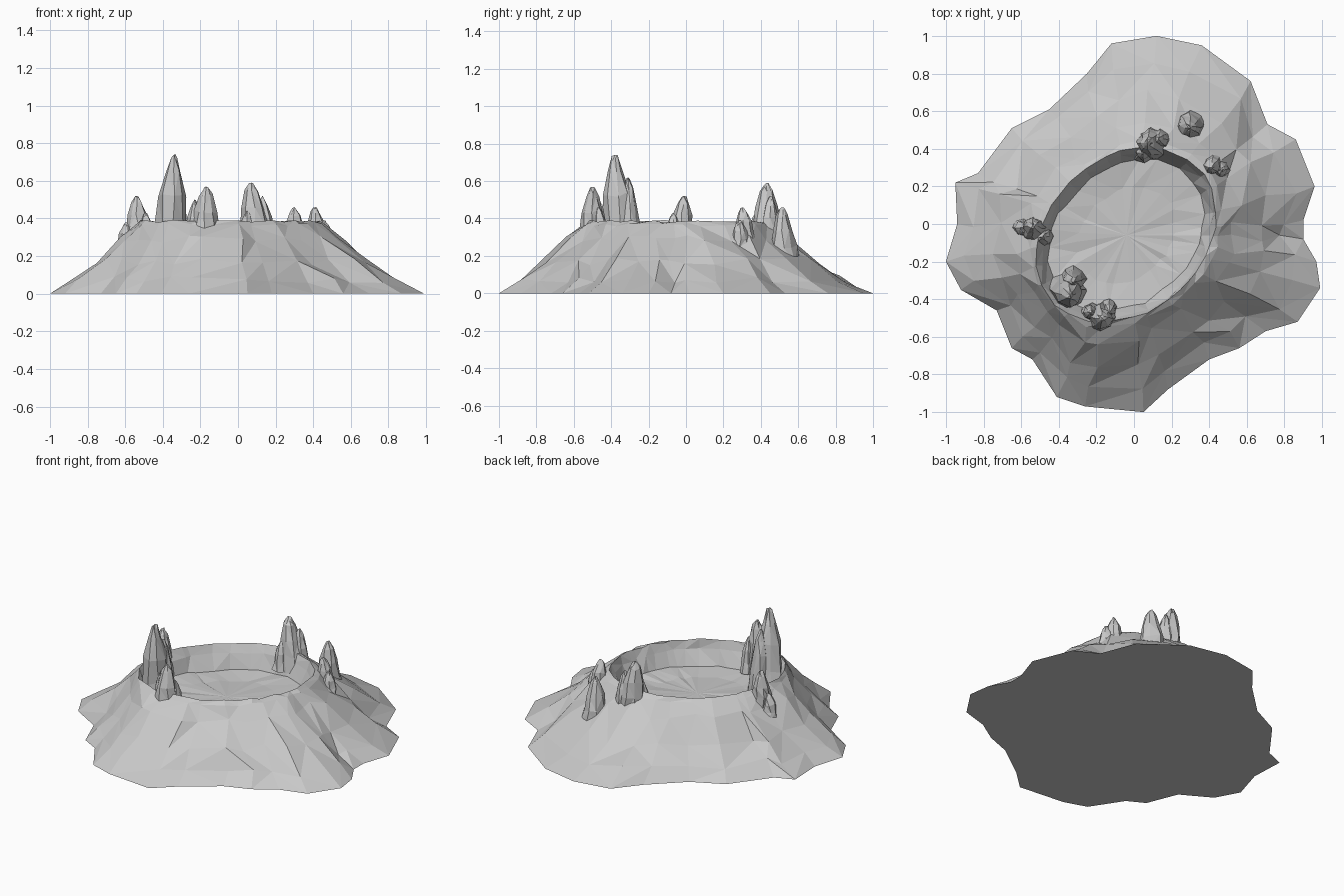
import bpy, bmesh, math, random
from mathutils import Vector

random.seed(4)
old = bpy.data.objects.get("Cube")
if old:
    bpy.data.objects.remove(old, do_unlink=True)

stone = bpy.data.materials.new("pale_grey_stone")
stone.use_nodes = True
stone.diffuse_color = (0.58, 0.58, 0.58, 1)
stone.node_tree.nodes["Principled BSDF"].inputs["Base Color"].default_value = stone.diffuse_color


def jitter(amount):
    return random.uniform(-amount, amount)


def bridge(bm, lower, upper):
    """Join two rings with triangles whose diagonals vary at random."""
    count = len(lower)
    for i in range(count):
        j = (i + 1) % count
        a, b, c, d = lower[i], lower[j], upper[j], upper[i]
        if random.random() < 0.5:
            bm.faces.new((a, b, c))
            bm.faces.new((a, c, d))
        else:
            bm.faces.new((a, b, d))
            bm.faces.new((b, c, d))


def cap(bm, ring, tip):
    """Close a ring with a fan of triangles."""
    for i, vert in enumerate(ring):
        bm.faces.new((vert, ring[(i + 1) % len(ring)], tip))


def finish(bm, name):
    bmesh.ops.recalc_face_normals(bm, faces=bm.faces)
    mesh = bpy.data.meshes.new(name)
    bm.to_mesh(mesh)
    bm.free()
    mesh.materials.append(stone)
    obj = bpy.data.objects.new(name, mesh)
    bpy.context.collection.objects.link(obj)
    return obj


# Ground outline of the mound, in hundredths, running anticlockwise
OUTLINE = [
    (90, 2), (96, 20), (86, 45), (71, 53), (62, 76), (36, 95), (12, 100),
    (-12, 96), (-25, 80), (-45, 61), (-65, 51), (-83, 27), (-95, 22),
    (-94, 0), (-100, -20), (-92, -35), (-73, -46), (-65, -66), (-54, -72),
    (-41, -92), (-26, -97), (5, -100), (18, -88), (40, -72), (56, -66),
    (70, -57), (87, -52), (99, -34), (97, -20), (90, -8)]
CENTRE = Vector((-0.04, -0.06, 0))
TILT = math.radians(42)


def rim_point(direction):
    """Point of the tilted oval crater rim lying in a given direction."""
    angle = math.atan2(direction.y, direction.x)
    a, b = math.cos(angle - TILT) / 0.53, math.sin(angle - TILT) / 0.41
    radius = 1 / math.hypot(a, b)
    return CENTRE + Vector((math.cos(angle), math.sin(angle), 0)) * radius


def build_mound():
    bm = bmesh.new()
    foot = [Vector((x / 100, y / 100, 0)) for x, y in OUTLINE]
    rim = [rim_point(p - CENTRE) for p in foot]

    def ring(points, height, side=0.0, rise=0.0):
        return [bm.verts.new(p + Vector((jitter(side), jitter(side), height + jitter(rise))))
                for p in points]

    # Outer slope, from the ground to the rim
    base = ring(foot, 0)
    previous = base
    for blend, height in ((0.22, 0.075), (0.5, 0.17), (0.78, 0.29), (0.94, 0.365), (1, 0.385)):
        wobble = 0.022 if blend < 0.9 else 0.008
        current = ring([f.lerp(r, blend) for f, r in zip(foot, rim)], height, wobble, wobble * 0.9)
        bridge(bm, previous, current)
        previous = current

    # Steep crater wall and nearly flat floor
    for scale, height in ((0.95, 0.33), (0.86, 0.235), (0.55, 0.222)):
        current = ring([CENTRE.lerp(r, scale) for r in rim], height, 0.01, 0.006)
        bridge(bm, previous, current)
        previous = current
    cap(bm, previous, bm.verts.new(CENTRE + Vector((0, 0, 0.22))))
    bm.faces.new(base)
    finish(bm, "crater_mound")


def build_spire(name, x, y, bottom, top, radius, lean=(0, 0)):
    """Faceted, bullet-shaped rock."""
    bm = bmesh.new()
    sides = 8
    previous = None
    for part, width in ((0, 1.2), (0.3, 1.0), (0.6, 0.82), (0.85, 0.48), (0.96, 0.2)):
        current = []
        for i in range(sides):
            angle = math.tau * i / sides + jitter(0.15)
            reach = radius * width * (1 + jitter(0.13))
            current.append(bm.verts.new((
                x + lean[0] * part + math.cos(angle) * reach,
                y + lean[1] * part + math.sin(angle) * reach,
                bottom + (top - bottom) * (part + (jitter(0.04) if part else 0)))))
        if previous:
            bridge(bm, previous, current)
        else:
            bm.faces.new(current)
        previous = current
    cap(bm, previous, bm.verts.new((x + lean[0], y + lean[1], top)))
    finish(bm, name)


build_mound()

# Main spires standing around the rim
build_spire("tall_spire", -0.36, -0.35, 0.2, 0.74, 0.085, (0.02, -0.03))
build_spire("front_spire", -0.18, -0.5, 0.24, 0.57, 0.07, (0.01, 0))
build_spire("right_spire", -0.53, -0.03, 0.28, 0.52, 0.06, (-0.01, 0.02))
build_spire("back_spire", 0.1, 0.43, 0.26, 0.59, 0.075, (-0.03, 0))
build_spire("outer_back_spire", 0.3, 0.53, 0.16, 0.46, 0.065, (0, -0.02))
build_spire("left_spire", 0.42, 0.32, 0.27, 0.46, 0.05, (-0.01, -0.02))

# Smaller shards leaning against the spires
build_spire("tall_spire_shard", -0.32, -0.29, 0.22, 0.62, 0.055, (-0.01, -0.02))
build_spire("front_spire_shard", -0.23, -0.47, 0.26, 0.5, 0.045)
build_spire("front_spire_sliver", -0.13, -0.44, 0.24, 0.46, 0.035, (0, -0.03))
build_spire("right_spire_shard", -0.48, -0.07, 0.25, 0.43, 0.045, (-0.01, 0))
build_spire("right_spire_stub", -0.59, -0.02, 0.22, 0.38, 0.05)
build_spire("back_spire_shard", 0.15, 0.45, 0.24, 0.52, 0.05, (-0.02, 0))
build_spire("back_spire_stub", 0.05, 0.38, 0.26, 0.44, 0.045)
build_spire("left_spire_stub", 0.46, 0.29, 0.24, 0.39, 0.045)
